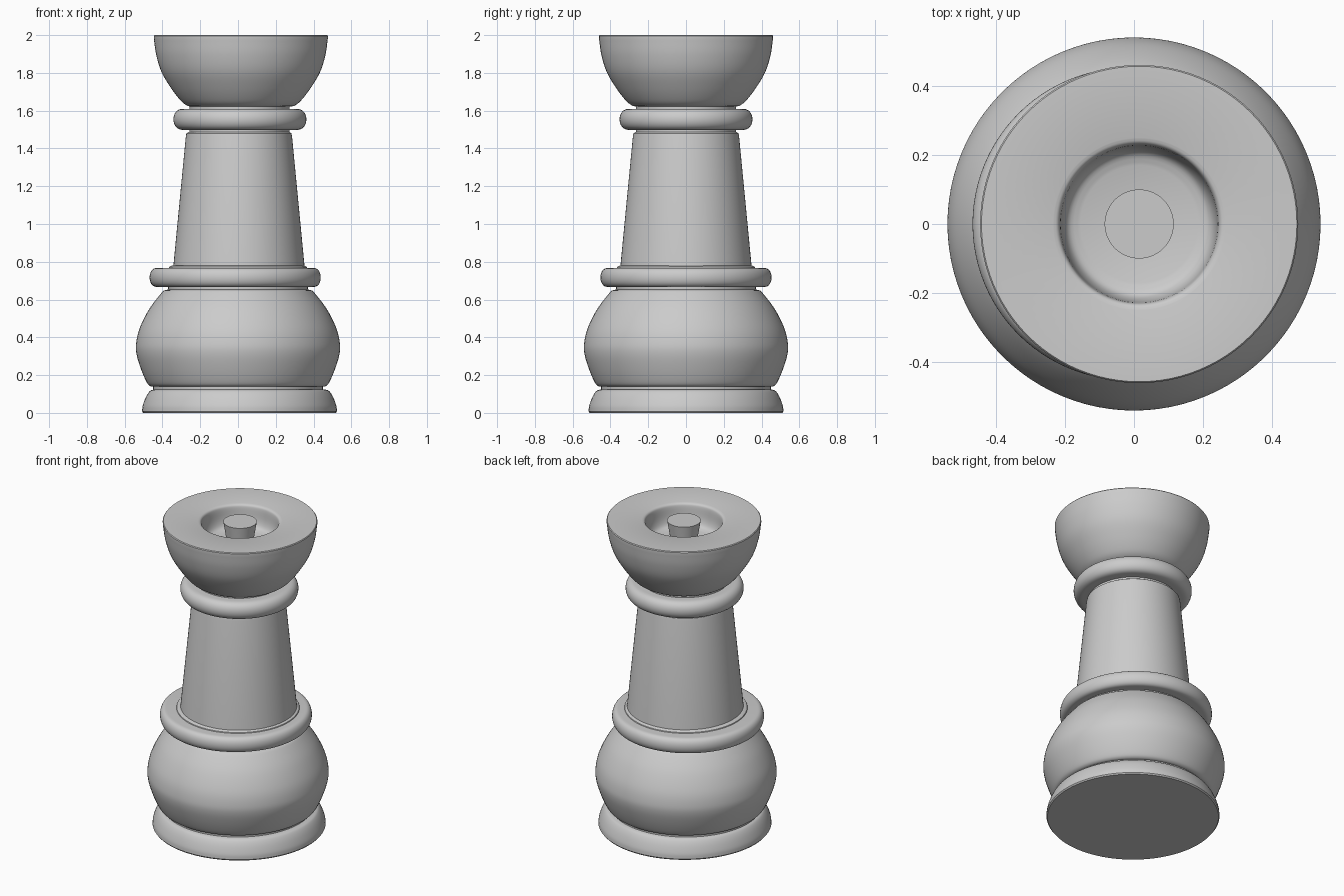
import bpy
import bmesh
import math
from mathutils import Vector

SEGMENTS = 96

cube = bpy.data.objects.get("Cube")
if cube:
    bpy.data.objects.remove(cube, do_unlink=True)

grey = bpy.data.materials.new("plain grey")
grey.use_nodes = True
colour = (0.6, 0.6, 0.6, 1)
grey.diffuse_color = colour
grey.node_tree.nodes["Principled BSDF"].inputs["Base Color"].default_value = colour


def curve(points, steps=6):
    """Smooth Catmull-Rom curve through (radius, height) points."""
    p = [Vector(q) for q in points]
    p = [2 * p[0] - p[1]] + p + [2 * p[-1] - p[-2]]
    out = []
    for a, b, c, d in zip(p, p[1:], p[2:], p[3:]):
        for i in range(steps):
            t = i / steps
            out.append((2 * b + (c - a) * t + (2 * a - 5 * b + 4 * c - d) * t**2
                        + (3 * b - a - 3 * c + d) * t**3) / 2)
    return [tuple(v) for v in out] + [tuple(points[-1])]


def bead(radius, low, high, bulge):
    """Half-ellipse edge of a ring, rising from low to high."""
    mid, half = (low + high) / 2, (high - low) / 2
    angles = [math.pi * (i / 16 - 0.5) for i in range(17)]
    return [(radius - bulge + bulge * math.cos(a) ** 0.8 if abs(a) < 1.57 else radius - bulge,
             mid + half * math.sin(a)) for a in angles]


def lathe(name, x, profile):
    """Turn a profile about a vertical axis at x, closing it on the axis."""
    profile = [(0, profile[0][1])] + profile + [(0, profile[-1][1])]
    bm = bmesh.new()
    verts = [bm.verts.new((r, 0, z)) for r, z in profile]
    edges = [bm.edges.new(pair) for pair in zip(verts, verts[1:])]
    bmesh.ops.spin(bm, geom=verts + edges, cent=(0, 0, 0), axis=(0, 0, 1),
                   angle=math.tau, steps=SEGMENTS, use_duplicate=False)
    bmesh.ops.remove_doubles(bm, verts=bm.verts, dist=0.0002)
    bmesh.ops.recalc_face_normals(bm, faces=bm.faces)
    mesh = bpy.data.meshes.new(name)
    bm.to_mesh(mesh)
    bm.free()
    mesh.materials.append(grey)
    obj = bpy.data.objects.new(name, mesh)
    obj.location.x = x
    bpy.context.collection.objects.link(obj)
    bpy.ops.object.select_all(action="DESELECT")
    obj.select_set(True)
    bpy.context.view_layer.objects.active = obj
    bpy.ops.object.shade_smooth_by_angle(angle=math.radians(35))


# Foot and rounded belly
lathe("foot", 0.008, [(0.51, 0)] + curve([(0.516, 0.008), (0.512, 0.04), (0.495, 0.085),
                                          (0.475, 0.115), (0.455, 0.124)]))
lathe("foot_neck", 0, [(0.45, 0.11), (0.45, 0.15)])
lathe("belly", 0, curve([(0.44, 0.138), (0.465, 0.142), (0.485, 0.165), (0.515, 0.235),
                         (0.537, 0.31), (0.539, 0.37), (0.52, 0.45), (0.47, 0.55),
                         (0.405, 0.635), (0.385, 0.65), (0.36, 0.653)]))

# Lower ring, tapering shaft and upper ring
lathe("ring_neck", 0, [(0.37, 0.64), (0.37, 0.68)])
lathe("lower_ring", -0.015, bead(0.453, 0.667, 0.767, 0.04))
lathe("shaft_seat", 0, [(0.37, 0.76), (0.365, 0.772), (0.35, 0.78)])
lathe("shaft", 0.005, [(0.348, 0.77), (0.281, 1.465), (0.278, 1.48), (0.268, 1.487)])
lathe("collar_neck", 0.008, [(0.265, 1.48), (0.265, 1.63)])
lathe("upper_ring", 0.01, bead(0.352, 1.498, 1.61, 0.055))

# Bowl with a sunken well in its flat top, and the peg inside it
outer = curve([(0.265, 1.622), (0.287, 1.628), (0.32, 1.655), (0.37, 1.72),
               (0.42, 1.805), (0.448, 1.895), (0.461, 1.985)])
well = curve([(0.25, 1.999), (0.236, 1.993), (0.229, 1.975), (0.222, 1.91),
              (0.205, 1.87), (0.17, 1.855)], 4)
lathe("bowl", 0.015, outer + [(0.461, 1.995), (0.457, 2)] + well)
lathe("peg", 0.015, [(0.078, 1.85), (0.083, 1.89), (0.1, 1.995)])
